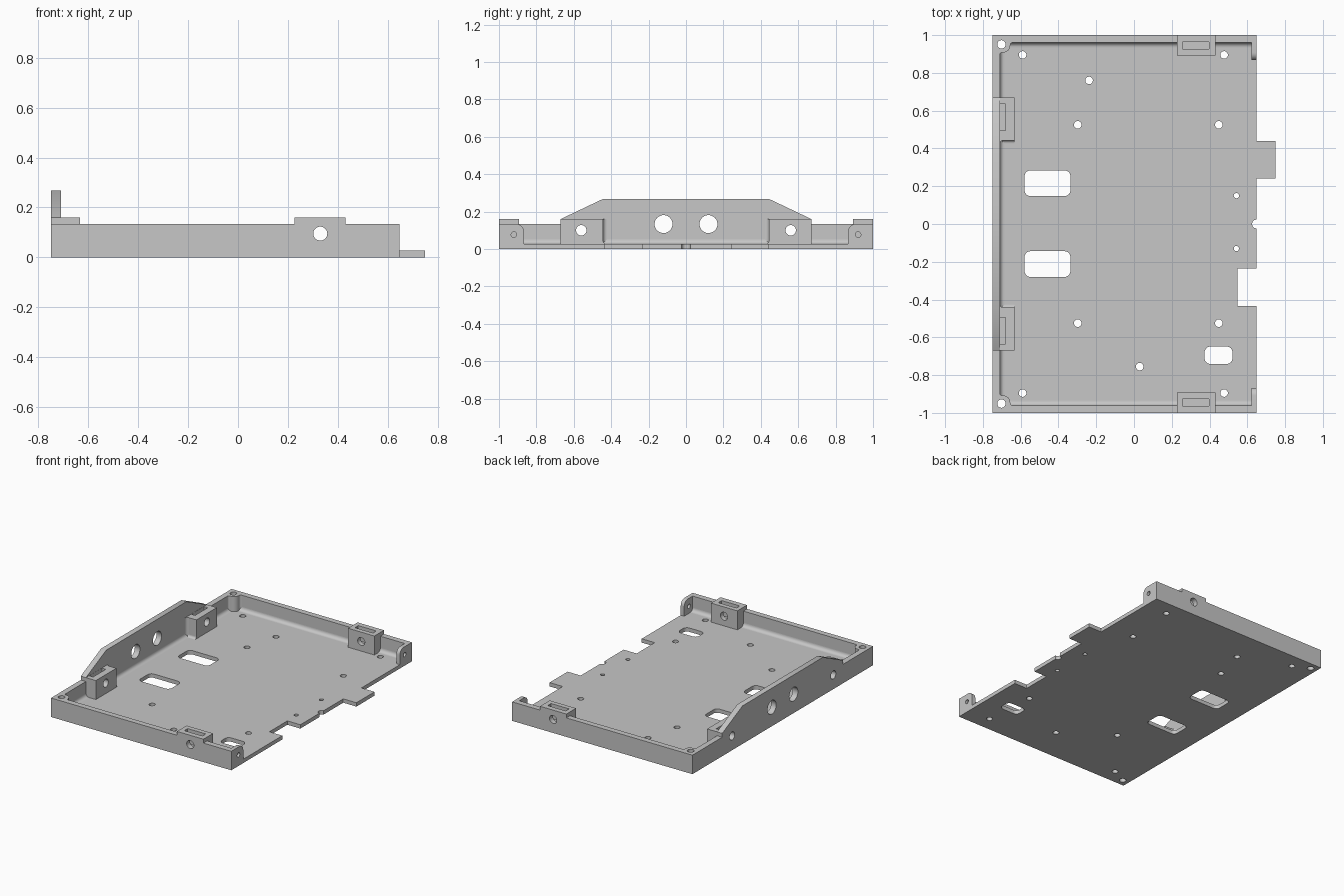
import bpy, bmesh
from math import sin, cos, pi

cube = bpy.data.objects.get("Cube")
if cube:
    bpy.data.objects.remove(cube)

grey = bpy.data.materials.new("plain grey")
grey.use_nodes = True
grey.diffuse_color = (0.57, 0.57, 0.57, 1)
grey.node_tree.nodes["Principled BSDF"].inputs["Base Color"].default_value = grey.diffuse_color

FLOOR, RIM, LUG, PEAK = 0.027, 0.133, 0.16, 0.267   # heights
XL, XR, YE, WALL = -0.75, 0.648, 1.0, 0.04          # outer limits, wall thickness
XI, YI = XL + WALL, YE - WALL                       # inner wall faces


# ---- helpers ----
def add_prism(bm, pts, axis, lo, hi):
    """Extrude a 2D outline along an axis."""
    place = {"x": lambda u, v, w: (w, u, v),
             "y": lambda u, v, w: (u, w, v),
             "z": lambda u, v, w: (u, v, w)}[axis]
    a = [bm.verts.new(place(u, v, lo)) for u, v in pts]
    b = [bm.verts.new(place(u, v, hi)) for u, v in pts]
    bm.faces.new(a[::-1])
    bm.faces.new(b)
    n = len(pts)
    for i in range(n):
        j = (i + 1) % n
        bm.faces.new((a[i], a[j], b[j], b[i]))


def make(name, *prisms):
    bm = bmesh.new()
    for p in prisms:
        add_prism(bm, *p)
    bmesh.ops.recalc_face_normals(bm, faces=bm.faces)
    mesh = bpy.data.meshes.new(name)
    bm.to_mesh(mesh)
    bm.free()
    mesh.materials.append(grey)
    ob = bpy.data.objects.new(name, mesh)
    bpy.context.scene.collection.objects.link(ob)
    return ob


def arc(u, v, r, start, end, n=8):
    return [(u + r * cos(start + (end - start) * i / n),
             v + r * sin(start + (end - start) * i / n)) for i in range(n + 1)]


def circle(u, v, r):
    return arc(u, v, r, 0, 2 * pi, 32)[:-1]


def rect(u0, u1, v0, v1, r=0):
    if not r:
        return [(u0, v0), (u1, v0), (u1, v1), (u0, v1)]
    corners = [(u1 - r, v1 - r), (u0 + r, v1 - r), (u0 + r, v0 + r), (u1 - r, v0 + r)]
    return [p for i, (u, v) in enumerate(corners)
            for p in arc(u, v, r, i * pi / 2, (i + 1) * pi / 2)]


def fillet(u, v, su, sv, r=0.025):
    """Concave corner fill; su and sv point out of the corner."""
    return [(u, v)] + [(u + su * r * (1 - cos(t)), v + sv * r * (1 - sin(t)))
                       for t in [i * pi / 16 for i in range(9)]]


def flip(pts, s):
    """Mirror the first coordinate when s is -1."""
    return [(s * u, v) for u, v in pts]


def flip_v(pts, s):
    return [(u, s * v) for u, v in pts]


parts = []

# ---- floor with tab and notch on the open side ----
outline = [(XI, -YI), (XR, -YI), (XR, -0.435), (0.547, -0.435), (0.547, -0.235),
           (XR, -0.235), (XR, 0.24), (0.75, 0.24), (0.75, 0.44), (XR, 0.44),
           (XR, YI), (XI, YI)]
parts.append(make("floor_plate", (outline, "z", 0, FLOOR)))

# ---- tall side wall with sloped shoulders ----
half = [(YI, 0), (YI, RIM), (0.67, RIM), (0.67, LUG), (0.445, PEAK)]
parts.append(make("tall_side_wall", (half + flip(half, -1)[::-1], "x", XL, XI)))
parts.append(make("tall_wall_fillet", (fillet(XI, FLOOR, 1, 1), "y", -YI, YI)))

for s, side in ((-1, "front"), (1, "back")):
    # ---- end wall with raised bump, and its base fillet ----
    wall = [(XL, 0), (XR, 0), (XR, RIM), (0.432, RIM), (0.432, LUG),
            (0.227, LUG), (0.227, RIM), (XL, RIM)]
    parts.append(make(side + "_wall", (wall, "y", *sorted((s * YI, s * YE)))))
    parts.append(make(side + "_wall_fillet",
                      (fillet(s * YI, FLOOR, -s, 1), "x", XI, XR - 0.01)))

    # ---- screw lugs on the end wall and on the tall wall ----
    parts.append(make(side + "_wall_lug",
                      (flip_v(rect(0.227, 0.432, 0.893, YI), s), "z", FLOOR, LUG)))
    parts.append(make(side + "_side_lug",
                      (flip_v(rect(XI, -0.633, 0.443, 0.67), s), "z", FLOOR, LUG)))
    parts.append(make(side + "_side_lug_fillet",
                      (fillet(XI, s * 0.443, 1, -s, 0.02), "z", FLOOR, LUG)))
    parts.append(make(side + "_side_lug_base_fillet",
                      (fillet(s * 0.443, FLOOR, -s, 1, 0.016), "x", XI, -0.633)))

    # ---- rounded corner post, blended into both walls ----
    post = ([(XI, YI)] + fillet(XI, 0.908, 1, -1, 0.012)[1:]
            + arc(-0.693, 0.946, 0.038, -pi / 2, 0)
            + fillet(-0.655, YI, 1, -1, 0.012)[1:])
    parts.append(make(side + "_corner_post", (flip_v(post, s), "z", FLOOR, RIM)))

    # ---- end flange with rounded top corner ----
    flange = ([(YI, FLOOR), (YI, RIM)] + arc(0.907, RIM - 0.04, 0.04, pi / 2, pi)
              + [(0.867, FLOOR)])
    parts.append(make(side + "_end_flange", (flip(flange, s), "x", XR - 0.027, XR)))

# ---- cutters: round holes, windows, nut slots ----
floor_holes = [(-0.238, 0.76, 0.02), (0.03, -0.755, 0.02), (0.542, 0.15, 0.014),
               (0.542, -0.13, 0.014), (XR, 0, 0.023)]
holes, slots = [], []
for s in (-1, 1):
    floor_holes += [(-0.59, s * 0.895, 0.02), (0.477, s * 0.895, 0.02),
                    (-0.298, s * 0.525, 0.02), (0.449, s * 0.525, 0.02),
                    (-0.702, s * 0.951, 0.022)]
    holes += [(circle(s * 0.12, RIM, 0.048), "x", -0.8, -0.62),
              (circle(s * 0.56, 0.1, 0.028), "x", -0.8, -0.62),
              (circle(s * 0.92, 0.077, 0.015), "x", 0.6, 0.7),
              (circle(0.33, 0.095, 0.028), "y", *sorted((s * 0.85, s * 1.1)))]
    slots += [(flip_v(rect(0.258, 0.398, 0.926, 0.963), s), "z", 0.055, 0.3),
              (flip_v(rect(-0.709, -0.679, 0.495, 0.635), s), "z", 0.055, 0.3)]
holes += [(circle(*h), "z", -0.1, 0.4) for h in floor_holes]
holes += [(rect(*w, 0.03), "z", -0.1, 0.4) for w in
          ((-0.579, -0.337, 0.148, 0.284), (-0.579, -0.337, -0.28, -0.144),
           (0.374, 0.521, -0.741, -0.649))]
cutters = [make("hole_cutter", *holes), make("slot_cutter", *slots)]

for ob in parts:
    for c in cutters:
        mod = ob.modifiers.new("cut", "BOOLEAN")
        mod.operation, mod.solver, mod.object = "DIFFERENCE", "EXACT", c
deps = bpy.context.evaluated_depsgraph_get()
deps.update()
baked = [bpy.data.meshes.new_from_object(ob.evaluated_get(deps)) for ob in parts]
for ob, mesh in zip(parts, baked):
    ob.modifiers.clear()
    ob.data = mesh
for c in cutters:
    bpy.data.objects.remove(c)

# ---- smooth round surfaces, keep edges sharp ----
bpy.ops.object.select_all(action="DESELECT")
for ob in parts:
    ob.select_set(True)
bpy.context.view_layer.objects.active = parts[0]
bpy.ops.object.shade_smooth_by_angle(angle=pi / 6)
